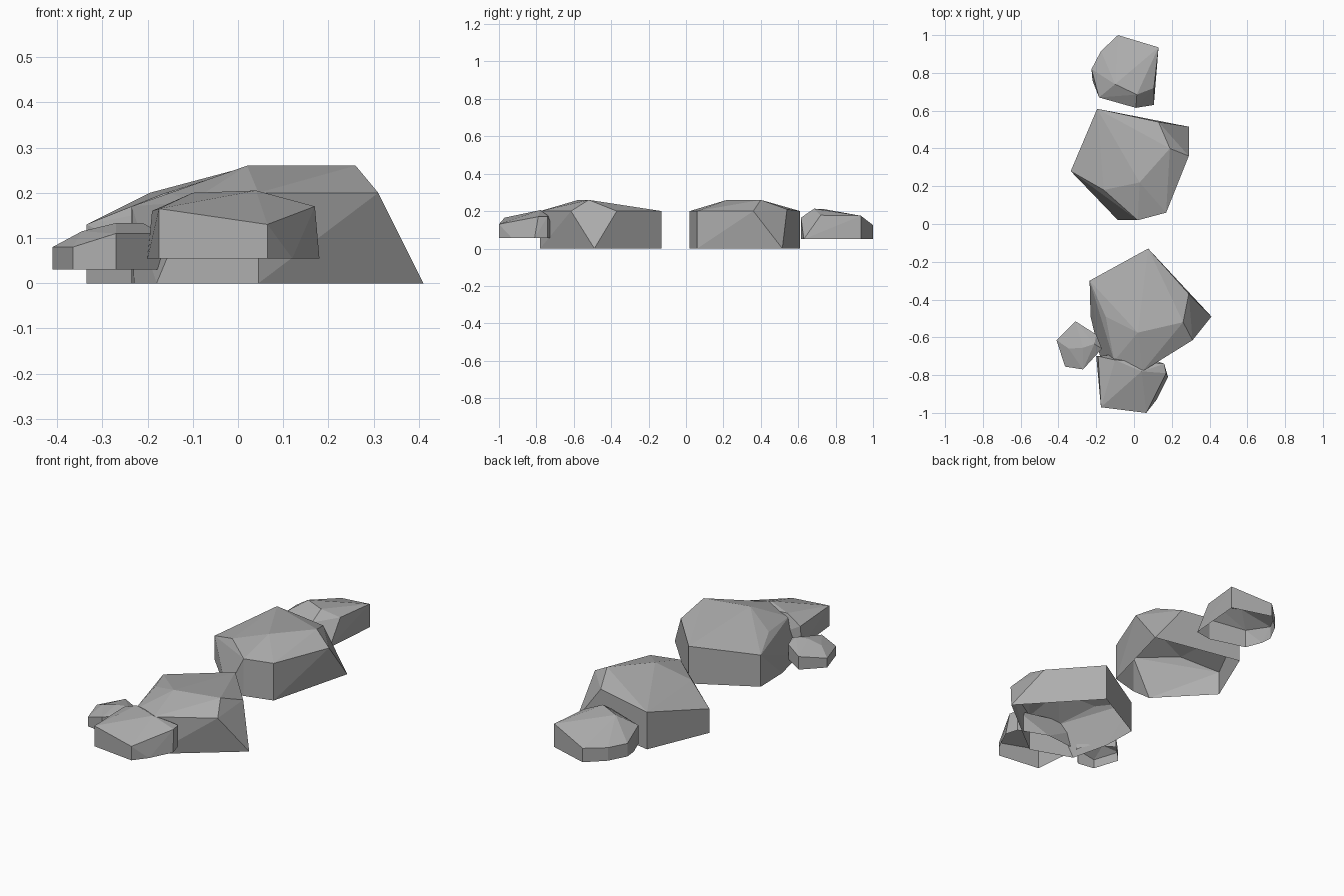
import bpy
import bmesh
from math import radians

default_cube = bpy.data.objects.get("Cube")
if default_cube:
    bpy.data.objects.remove(default_cube, do_unlink=True)


def make_material(name, colour):
    material = bpy.data.materials.new(name)
    material.use_nodes = True
    material.diffuse_color = colour
    shader = material.node_tree.nodes["Principled BSDF"]
    shader.inputs["Base Color"].default_value = colour
    shader.inputs["Roughness"].default_value = 0.9
    return material


stone = make_material("grey stone", (0.42, 0.42, 0.42, 1))


def make_rock(name, floor, walls, toes, crown):
    """Chiselled convex boulder with an open underside.

    walls: upright corners, dropped straight down to the floor
    toes:  corners that only exist on the floor
    crown: corners that only exist on the upper facets
    """
    bm = bmesh.new()
    for x, y, top in walls:
        bm.verts.new((x, y, floor))
        bm.verts.new((x, y, top))
    for x, y in toes:
        bm.verts.new((x, y, floor))
    for corner in crown:
        bm.verts.new(corner)

    # Wrap the corners in flat facets
    bmesh.ops.convex_hull(bm, input=bm.verts[:])
    unused = [v for v in bm.verts if not v.link_faces]
    bmesh.ops.delete(bm, geom=unused, context="VERTS")
    bmesh.ops.recalc_face_normals(bm, faces=bm.faces[:])

    # Open the underside
    underside = [f for f in bm.faces
                 if all(abs(v.co.z - floor) < 0.001 for v in f.verts)]
    bmesh.ops.delete(bm, geom=underside, context="FACES")

    # Merge nearly coplanar triangles into larger facets
    bmesh.ops.dissolve_limit(bm, angle_limit=radians(3),
                             verts=bm.verts[:], edges=bm.edges[:])

    mesh = bpy.data.meshes.new(name)
    bm.to_mesh(mesh)
    bm.free()
    mesh.materials.append(stone)
    rock = bpy.data.objects.new(name, mesh)
    bpy.context.scene.collection.objects.link(rock)
    return rock


# Large boulder in the middle
make_rock(
    "middle_boulder", 0,
    walls=[(-.335, .28, .13), (-.195, .61, .2), (.17, .06, .2), (.02, .02, .2)],
    toes=[(.29, .515), (-.085, .02)],
    crown=[(.13, .54, .21), (.19, .4, .26), (.03, .22, .26),
           (-.16, .18, .2), (.29, .36, .2)],
)

# Large boulder at the front
make_rock(
    "front_boulder", 0,
    walls=[(.075, -.13, .2), (.045, -.78, .2), (-.235, -.3, .17)],
    toes=[(.41, -.49), (-.23, -.49), (-.18, -.7)],
    crown=[(.31, -.615, .2), (.29, -.37, .2), (.26, -.52, .26),
           (.02, -.575, .26), (-.15, -.49, .2), (-.105, -.725, .18)],
)

# Low slab leaning on the front boulder
make_rock(
    "front_slab", .055,
    walls=[(-.175, -.97, .165), (.065, -1, .13), (.16, -.74, .17)],
    toes=[(.12, -.93), (.18, -.81), (0, -.68), (-.2, -.7)],
    crown=[(.1, -.86, .165), (.17, -.79, .17), (.04, -.78, .205),
           (-.1, -.72, .2), (-.19, -.7, .16)],
)

# Small pebble beside the front boulder
make_rock(
    "side_pebble", .03,
    walls=[(-.41, -.615, .08), (-.365, -.755, .08), (-.27, -.77, .11),
           (-.31, -.515, .1), (-.17, -.66, .11), (-.2, -.585, .11)],
    toes=[],
    crown=[(-.345, -.66, .115), (-.27, -.655, .133), (-.21, -.635, .133)],
)

# Small rock at the back
make_rock(
    "back_rock", .05,
    walls=[(-.085, 1, .125), (.13, .935, .175), (.01, .615, .165),
           (-.185, .67, .15), (-.225, .82, .12), (-.175, .915, .12)],
    toes=[(.105, .63), (-.22, .76)],
    crown=[(-.1, .74, .21), (.015, .685, .213), (.105, .72, .178)],
)
